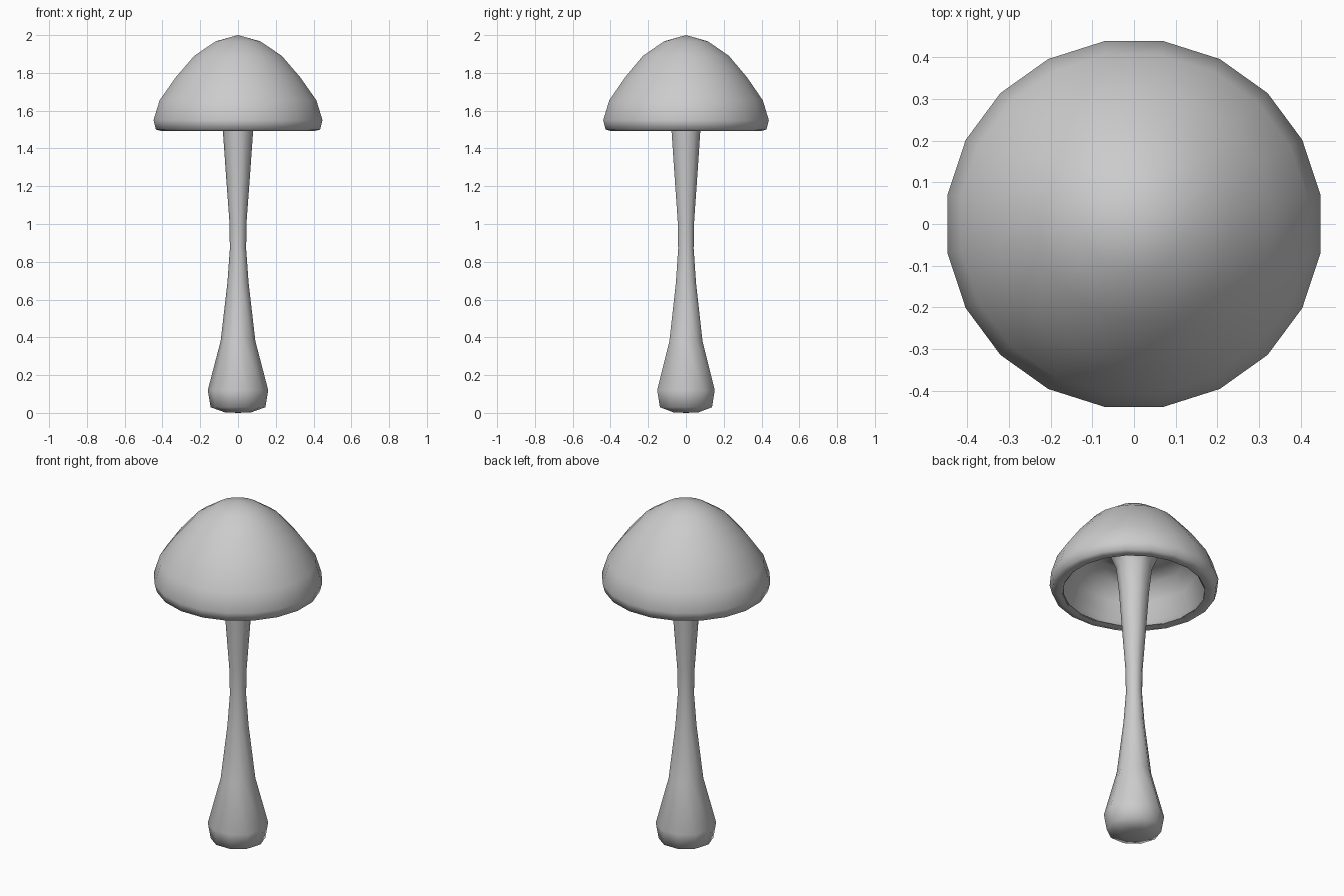
import bpy, bmesh, math

if "Cube" in bpy.data.objects:
    bpy.data.objects.remove(bpy.data.objects["Cube"])


def lathe(name, profile, sides, turn=0.0, sy=1.0):
    """Spin an (r, z) profile round the z axis; r = 0 becomes a pole."""
    bm = bmesh.new()
    rings = []
    for r, z in profile:
        if r == 0:
            rings.append([bm.verts.new((0, 0, z))])
        else:
            rings.append([bm.verts.new((r * math.cos(a), sy * r * math.sin(a), z))
                          for a in (turn + 2 * math.pi * i / sides for i in range(sides))])
    for a, b in zip(rings, rings[1:]):
        for i in range(sides):
            j = (i + 1) % sides
            quad = [a[i % len(a)], a[j % len(a)], b[j % len(b)], b[i % len(b)]]
            bm.faces.new(list(dict.fromkeys(quad)))
    bmesh.ops.recalc_face_normals(bm, faces=bm.faces[:])
    me = bpy.data.meshes.new(name)
    bm.to_mesh(me)
    bm.free()
    me.shade_smooth()
    ob = bpy.data.objects.new(name, me)
    bpy.context.collection.objects.link(ob)
    return ob


# Domed cap with rolled rim
lathe("cap", [(0, 2.0), (0.12, 1.967), (0.235, 1.89), (0.335, 1.775), (0.42, 1.655),
              (0.453, 1.55), (0.44, 1.50), (0.41, 1.492), (0.38, 1.497)],
      20, math.radians(9), 0.98)

# Hollow underside and stem in one coarser skin: wall, ceiling, flare, bulbous foot
lathe("underside_and_stem",
      [(0.395, 1.495), (0.375, 1.52), (0.345, 1.62), (0.29, 1.70), (0.20, 1.735),
       (0.13, 1.71), (0.095, 1.63), (0.08, 1.49), (0.063, 1.25), (0.046, 1.02),
       (0.043, 0.87), (0.056, 0.69), (0.092, 0.38), (0.16, 0.12),
       (0.145, 0.03), (0.07, 0.003), (0, 0)], 10)
